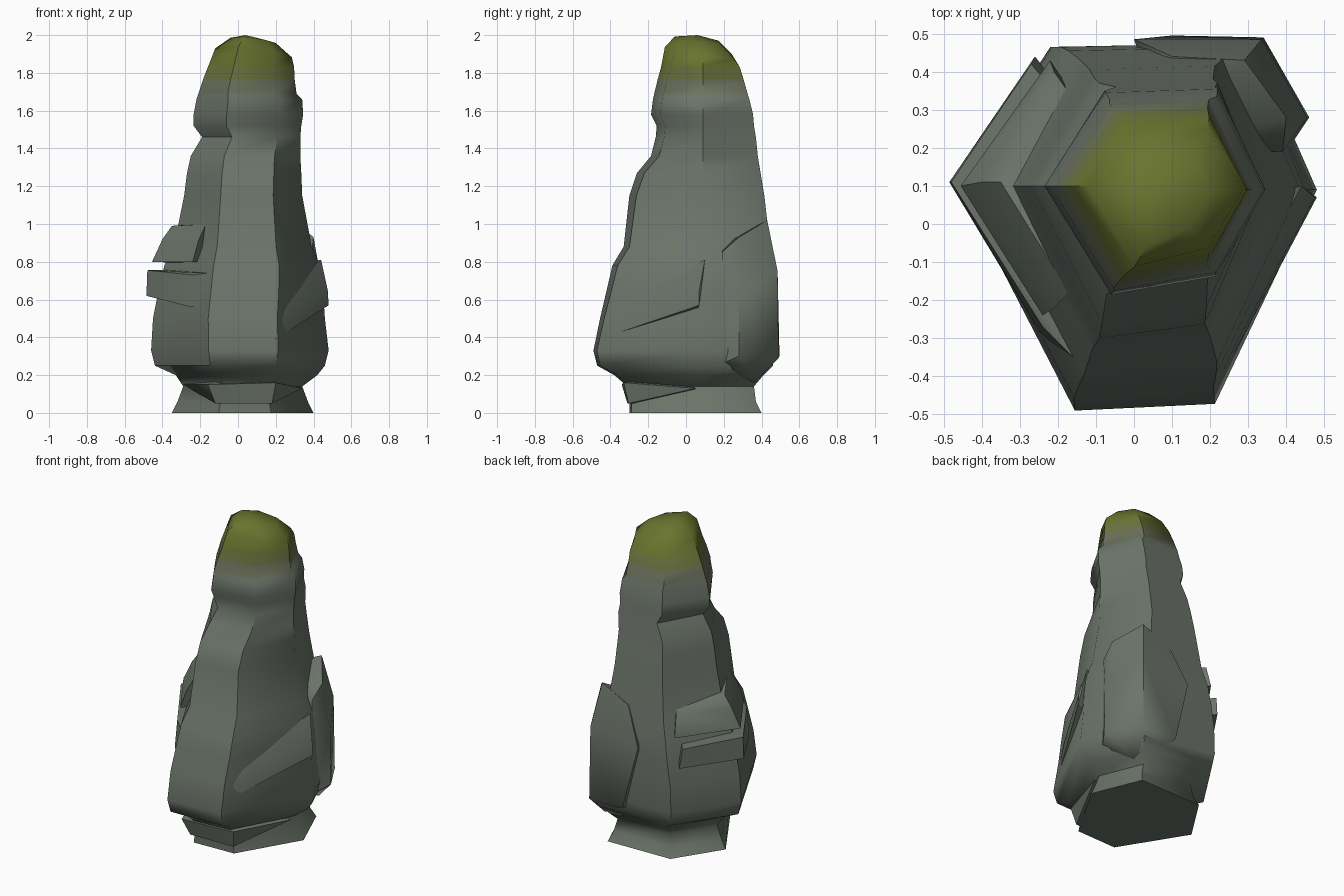
import bpy, bmesh, math
from mathutils import Vector


def material(name, rgb):
    m = bpy.data.materials.new(name)
    m.diffuse_color = (*rgb, 1)
    return m


MATS = [material("grey green rock", (0.150, 0.178, 0.145)),
        material("moss fringe", (0.150, 0.165, 0.105)),
        material("thin moss", (0.146, 0.166, 0.050)),
        material("moss", (0.140, 0.174, 0.028))]


def finish(name, bm, angle=50):
    bmesh.ops.recalc_face_normals(bm, faces=bm.faces)
    # Moss colour follows height
    for f in bm.faces:
        z = f.calc_center_median().z
        f.material_index = sum(z > h for h in (1.69, 1.765, 1.83))
    me = bpy.data.meshes.new(name)
    bm.to_mesh(me)
    bm.free()
    for m in MATS:
        me.materials.append(m)
    ob = bpy.data.objects.new(name, me)
    bpy.context.collection.objects.link(ob)
    bpy.ops.object.select_all(action='DESELECT')
    ob.select_set(True)
    bpy.context.view_layer.objects.active = ob
    bpy.ops.object.shade_smooth_by_angle(angle=math.radians(angle))
    return ob


def hexagon(z, xl, xr, yf, yb):
    """Six-sided rock section: left, two front, right, two back corners."""
    w, t = xr - xl, min(z / 1.7, 1)
    ring = [(xl, 0.10), (xl + w * (0.33 - 0.03 * t), yf),
            (xl + w * (0.70 + 0.08 * t), yf + 0.01 + 0.04 * t),
            (xr, 0.09), (xl + w * (0.83 - 0.05 * t), yb),
            (xl + w * (0.25 + 0.03 * t), yb - 0.01)]
    tilt = 0.12 if z > 1.85 else 0
    return [Vector((x, y, z - tilt * ((x - 0.05) + 0.8 * (y - 0.1)))) for x, y in ring]


# Main pillar: height, left, right, front, back of each section
SECTIONS = [
    (0.00, -0.35, 0.40, -0.30, 0.40), (0.06, -0.32, 0.37, -0.30, 0.37),
    (0.14, -0.29, 0.34, -0.31, 0.36), (0.20, -0.33, 0.42, -0.38, 0.41),
    (0.25, -0.44, 0.46, -0.47, 0.46), (0.33, -0.46, 0.48, -0.49, 0.475),
    (0.50, -0.45, 0.46, -0.455, 0.475), (0.65, -0.42, 0.45, -0.42, 0.475),
    (0.78, -0.39, 0.435, -0.39, 0.465), (0.88, -0.34, 0.39, -0.33, 0.445),
    (1.15, -0.285, 0.34, -0.30, 0.415), (1.27, -0.27, 0.335, -0.26, 0.395),
    (1.36, -0.25, 0.33, -0.185, 0.38), (1.46, -0.19, 0.33, -0.16, 0.37),
    (1.52, -0.235, 0.335, -0.155, 0.36), (1.58, -0.235, 0.345, -0.185, 0.355),
    (1.66, -0.22, 0.34, -0.175, 0.335), (1.69, -0.21, 0.31, -0.168, 0.326),
    (1.765, -0.185, 0.30, -0.15, 0.305), (1.83, -0.16, 0.297, -0.132, 0.285),
    (1.91, -0.12, 0.285, -0.112, 0.25), (1.975, -0.04, 0.20, -0.06, 0.18),
]
bm = bmesh.new()
rings = [[bm.verts.new(p) for p in hexagon(*s)] for s in SECTIONS]
for a, b in zip(rings, rings[1:]):
    for i in range(6):
        j = (i + 1) % 6
        bm.faces.new((a[i], a[j], b[j], b[i]))
bm.faces.new(rings[0][::-1])
peak = bm.verts.new((0.04, 0.06, 2.0))
for i in range(6):
    bm.faces.new((rings[-1][i], rings[-1][(i + 1) % 6], peak))
finish("rock_pillar", bm)


def slab(name, points):
    """Convex stone chunk set into the pillar."""
    bm = bmesh.new()
    for p in points:
        bm.verts.new(p)
    r = bmesh.ops.convex_hull(bm, input=bm.verts)
    junk = [v for v in r["geom_interior"] if isinstance(v, bmesh.types.BMVert)]
    bmesh.ops.delete(bm, geom=junk, context='VERTS')
    return finish(name, bm)


# Two stacked ledges wrapping the left corner
slab("lower_left_ledge", [
    (-0.485, 0.11, 0.62), (-0.48, 0.11, 0.755), (-0.25, -0.28, 0.56), (-0.24, -0.27, 0.73),
    (-0.17, -0.36, 0.56), (-0.16, -0.35, 0.74), (-0.26, 0.44, 0.62), (-0.27, 0.42, 0.74),
    (0, 0.1, 0.58), (0, 0.1, 0.77)])
slab("upper_left_ledge", [
    (-0.455, 0.10, 0.80), (-0.40, 0.11, 0.92), (-0.35, 0.11, 0.99), (-0.24, -0.24, 0.80),
    (-0.21, -0.22, 0.91), (-0.17, -0.18, 1.0), (-0.22, 0.43, 0.80), (-0.21, 0.40, 0.93),
    (0, 0.1, 0.78), (0, 0.1, 1.02)])

# Sloping band on the right front side
slab("right_band", [
    (0.20, -0.46, 0.39), (0.20, -0.43, 0.48), (0.19, -0.37, 0.62), (0.265, -0.33, 0.46),
    (0.27, -0.31, 0.56), (0.48, 0.07, 0.57), (0.475, 0.07, 0.65), (0.44, 0.10, 0.81),
    (0.0, 0.0, 0.40), (0.0, 0.0, 0.75)])

# Tall pointed slab wrapping the right back corner
slab("back_right_slab", [
    (0.46, 0.28, 0.30), (0.455, 0.28, 0.62), (0.40, 0.28, 0.93), (0.34, 0.49, 0.29),
    (0.335, 0.485, 0.75), (0.29, 0.43, 1.02), (0.40, 0.19, 0.26), (0.39, 0.19, 0.85),
    (0.32, 0.36, 0.16), (0.10, 0.495, 0.30), (0.00, 0.485, 0.70), (0.10, 0.44, 0.93),
    (0.1, 0.2, 0.2), (0.1, 0.2, 0.9)])

# Rounded ledge around the front of the foot
slab("front_foot_ledge", [
    (-0.12, -0.31, 0.05), (0.18, -0.305, 0.05), (-0.16, -0.34, 0.15), (0.20, -0.33, 0.16),
    (0.34, 0.05, 0.13), (-0.29, 0.07, 0.15), (0, 0, 0.04), (0, 0, 0.22)])
